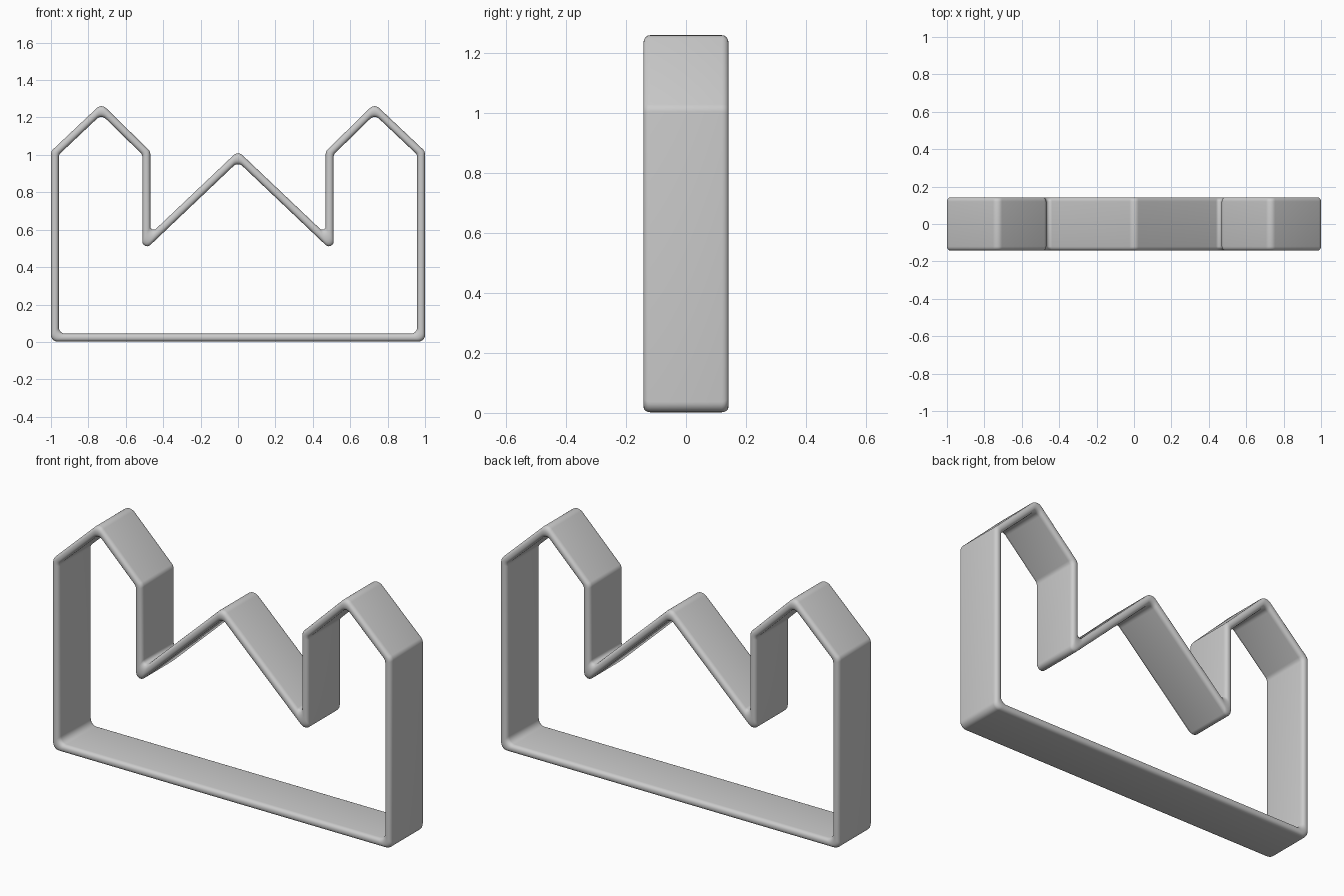
import bpy, bmesh, math
from mathutils import Vector

cube = bpy.data.objects.get("Cube")
if cube:
    bpy.data.objects.remove(cube, do_unlink=True)

HALF_WALL = 0.021
HALF_DEPTH = 0.142
STEPS = 6          # segments in each rounded corner

# Centre line of the wall, right half then mirrored (counter-clockwise in x, z)
half = [(0.979, 0.023), (0.979, 1.01), (0.73, 1.245), (0.49, 1.01), (0.49, 0.527)]
path = [Vector(p) for p in half + [(0, 0.992)]]
path += [Vector((-x, z)) for x, z in reversed(half)]


def offset(points, dist):
    """Mitred offset of a closed outline; positive moves outwards."""
    result = []
    for i, p in enumerate(points):
        a = (p - points[i - 1]).normalized()
        b = (points[(i + 1) % len(points)] - p).normalized()
        n1, n2 = Vector((a.y, -a.x)), Vector((b.y, -b.x))
        result.append(p + (n1 + n2) * dist / (1 + n1.dot(n2)))
    return result


def fillet(points, bulge_radius, hollow_radius):
    """Round every corner with the same number of steps."""
    result = []
    for i, p in enumerate(points):
        a = (points[i - 1] - p).normalized()
        b = (points[(i + 1) % len(points)] - p).normalized()
        convex = a.x * b.y - a.y * b.x < 0
        radius = bulge_radius if convex else hollow_radius
        half_angle = a.angle(b) / 2
        bisector = (a + b).normalized()
        centre = p + bisector * radius / math.sin(half_angle)
        sweep = math.pi / 2 - half_angle
        side = Vector((-bisector.y, bisector.x))
        if side.dot(a) < 0:
            side = -side
        for k in range(STEPS + 1):
            t = sweep * (1 - 2 * k / STEPS)
            result.append(centre + radius * (side * math.sin(t) - bisector * math.cos(t)))
    return result


outer = fillet(offset(path, HALF_WALL), 0.035, 0.018)
inner = fillet(offset(path, -HALF_WALL), 0.035, 0.025)

# Rounded wall section: (share of the way from inner to outer, y)
section = []
for sx, sy, start in ((1, 1, 0), (-1, 1, 90), (-1, -1, 180), (1, -1, 270)):
    for k in range(5):
        t = math.radians(start + 22.5 * k)
        section.append((0.5 + sx * 0.08 + 0.42 * math.cos(t),
                        sy * (HALF_DEPTH - 0.022) + 0.022 * math.sin(t)))

# Sweep the section round the outline
bm = bmesh.new()
rings = []
for o, i in zip(outer, inner):
    points = [(i.lerp(o, t), y) for t, y in section]
    rings.append([bm.verts.new((p.x, y, p.y)) for p, y in points])
for r, ring in enumerate(rings):
    following = rings[(r + 1) % len(rings)]
    for k in range(len(section)):
        j = (k + 1) % len(section)
        bm.faces.new((ring[k], ring[j], following[j], following[k]))
bmesh.ops.recalc_face_normals(bm, faces=bm.faces)
mesh = bpy.data.meshes.new("outline_band")
bm.to_mesh(mesh)
bm.free()
band = bpy.data.objects.new("outline_band", mesh)
bpy.context.collection.objects.link(band)

# Plain grey
grey = bpy.data.materials.new("light_grey")
grey.use_nodes = True
colour = (0.6, 0.6, 0.6, 1)
grey.diffuse_color = colour
grey.node_tree.nodes["Principled BSDF"].inputs["Base Color"].default_value = colour
mesh.materials.append(grey)

bpy.context.view_layer.objects.active = band
band.select_set(True)
bpy.ops.object.shade_smooth_by_angle(angle=math.radians(40))
